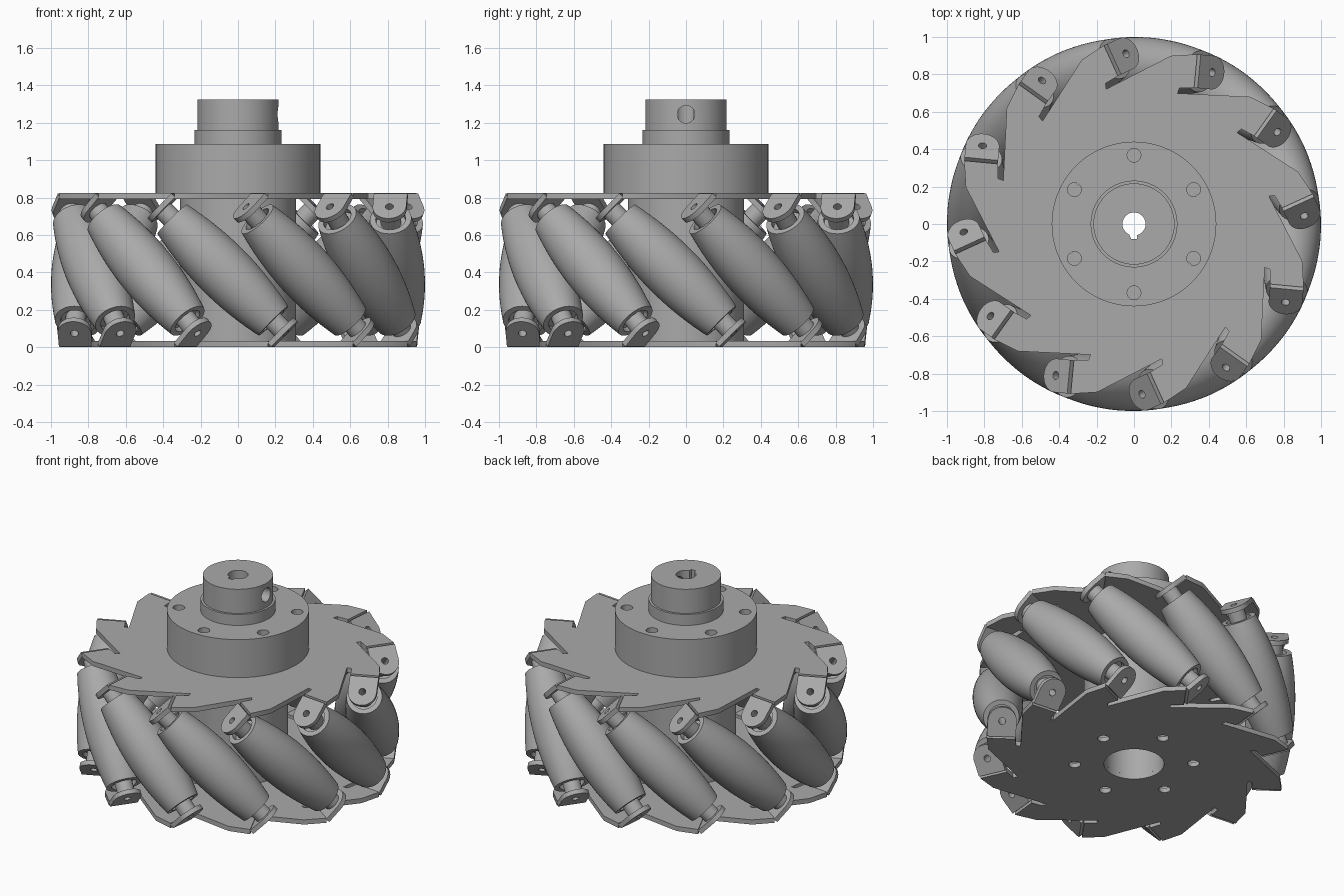
import bpy, bmesh, math
from mathutils import Matrix, Vector

if "Cube" in bpy.data.objects:
    bpy.data.objects.remove(bpy.data.objects["Cube"])

COUNT = 12                 # rollers around the wheel
STEP = math.tau / COUNT
PHASE = math.radians(-95.5)
HEIGHT = 0.825             # wheel height without the hub
AXLE_R = 0.846             # distance of roller centres from the wheel axis
SHEET = 0.032              # side plate thickness
TAB_AT = 0.465             # tab position along the roller axis

grey = bpy.data.materials.new("metal_grey")
grey.use_nodes = True
COLOUR = (0.4, 0.4, 0.4, 1)
grey.diffuse_color = COLOUR
grey.node_tree.nodes["Principled BSDF"].inputs["Base Color"].default_value = COLOUR


def finish(name, bm, matrix=Matrix(), smooth=True):
    bmesh.ops.recalc_face_normals(bm, faces=bm.faces)
    mesh = bpy.data.meshes.new(name)
    bm.to_mesh(mesh)
    bm.free()
    mesh.materials.append(grey)
    obj = bpy.data.objects.new(name, mesh)
    bpy.context.collection.objects.link(obj)
    obj.matrix_world = matrix
    if smooth:
        bpy.ops.object.select_all(action="DESELECT")
        obj.select_set(True)
        bpy.context.view_layer.objects.active = obj
        bpy.ops.object.shade_smooth_by_angle(angle=math.radians(30))
    return obj


def circle(radius, n=48, cx=0, cy=0, start=0, sweep=math.tau):
    return [(cx + radius * math.cos(start + sweep * i / n),
             cy + radius * math.sin(start + sweep * i / n)) for i in range(n)]


def prism(name, loops, z0, z1, matrix=Matrix()):
    """Extrude an outline (first loop) with holes (other loops)."""
    bm = bmesh.new()
    for loop in loops:
        vs = [bm.verts.new((x, y, z0)) for x, y in loop]
        for a, b in zip(vs, vs[1:] + vs[:1]):
            bm.edges.new((a, b))
    bmesh.ops.triangle_fill(bm, edges=bm.edges[:], use_beauty=True,
                            normal=Vector((0, 0, 1)))
    ext = bmesh.ops.extrude_face_region(bm, geom=bm.faces[:], use_keep_orig=True)
    top = [g for g in ext["geom"] if isinstance(g, bmesh.types.BMVert)]
    bmesh.ops.translate(bm, verts=top, vec=(0, 0, z1 - z0))
    return finish(name, bm, matrix)


def lathe(name, profile, matrix=Matrix(), steps=48):
    """Spin a closed (radius, z) profile about z."""
    bm = bmesh.new()
    vs = [bm.verts.new((r, 0, z)) for r, z in profile]
    edges = [bm.edges.new(p) for p in zip(vs, vs[1:] + vs[:1])]
    bmesh.ops.spin(bm, geom=vs + edges, cent=(0, 0, 0), axis=(0, 0, 1),
                   angle=math.tau, steps=steps)
    bmesh.ops.remove_doubles(bm, verts=bm.verts, dist=0.0005)
    return finish(name, bm, matrix)


def bolt_holes():
    return [circle(0.037, 20, 0.368 * math.cos(a), 0.368 * math.sin(a))
            for a in (math.radians(30 + 60 * k) for k in range(6))]


def copy(obj, name, matrix):
    dup = bpy.data.objects.new(name, obj.data)
    bpy.context.collection.objects.link(dup)
    dup.matrix_world = matrix
    return dup


# Saw-toothed side plates; one tooth given as (radial, tangential) points
tooth = [(0.718, -0.165), (0.747, -0.172), (0.756, -0.25), (0.936, -0.25), (0.914, -0.11)]
outline = []
for k in range(COUNT):
    a = PHASE + k * STEP
    outline += [(r * math.cos(a) - t * math.sin(a),
                 r * math.sin(a) + t * math.cos(a)) for r, t in tooth]
top_plate = prism("top_plate", [outline, circle(0.186)] + bolt_holes(),
                  HEIGHT - SHEET, HEIGHT)
turn = Matrix.Rotation(PHASE, 4, "Z")
flip = (Matrix.Translation((0, 0, HEIGHT)) @ turn
        @ Matrix.Rotation(math.pi, 4, "X") @ turn.inverted())
copy(top_plate, "bottom_plate", flip)

# Barrel roller: its bulge follows the wheel's outer radius
HALF = 0.385
N = 18
bulge = []
for i in range(N + 1):
    s = -HALF + 2 * HALF * i / N
    bulge.append((1 - math.sqrt(AXLE_R ** 2 + s * s / 2), s))
roller_profile = ([(0.022, -HALF + 0.03), (0.08, -HALF + 0.03), (0.08, -HALF)] + bulge
                  + [(0.08, HALF), (0.08, HALF - 0.03), (0.022, HALF - 0.03)])
# Bearing spacer and bent tab
spacer_profile = [(0.022, HALF - 0.04), (0.055, HALF - 0.04),
                  (0.055, TAB_AT - 0.015), (0.022, TAB_AT - 0.015)]
TAB_W = 0.09
tab_outline = [(TAB_W, 0.1), (-TAB_W, 0.1)] + circle(TAB_W, 24, 0, 0, math.pi, math.pi) + [(TAB_W, 0)]

# Local axes of a roller: x radial, y up along the tab, z along the axle
c = math.sqrt(0.5)
tilt = Matrix(((1, 0, 0, AXLE_R), (0, c, -c, 0), (0, c, c, HEIGHT / 2), (0, 0, 0, 1)))
half_turn = Matrix.Rotation(math.pi, 4, "X")
parts = [
    ("roller", lathe("roller", roller_profile), False),
    ("spacer", lathe("spacer", spacer_profile, steps=24), True),
    ("axle_tab", prism("axle_tab", [tab_outline, circle(0.022, 16)],
                       TAB_AT - 0.015, TAB_AT + 0.015), True),
]
for label, source, both_ends in parts:
    for k in range(COUNT):
        frame = Matrix.Rotation(PHASE + k * STEP, 4, "Z") @ tilt
        copy(source, f"{label}_{k + 1}", frame)
        if both_ends:
            copy(source, f"{label}_lower_{k + 1}", frame @ half_turn)
    bpy.data.objects.remove(source)

# Core tube between the plates
prism("core_tube", [circle(0.31, 64), circle(0.186)], SHEET, HEIGHT - SHEET)

# Hub: bolted flange, step and collar with a keyed shaft bore
BORE = 0.062
gap = math.radians(14)
keyed = circle(BORE, 32, 0, 0, -math.pi / 2 + gap, math.tau - 2 * gap)
keyed += [(-0.015, -0.08), (0.015, -0.08)]
prism("hub_flange", [circle(0.44, 96), keyed] + bolt_holes(), HEIGHT, 1.085)
prism("hub_step", [circle(0.232, 64), keyed], 1.085, 1.16)
collar = prism("hub_collar", [circle(0.217, 64), keyed], 1.16, 1.325)

# Set screw hole through the collar's left side
bm = bmesh.new()
bmesh.ops.create_cone(bm, cap_ends=True, segments=32, radius1=0.047, radius2=0.047, depth=0.2,
                      matrix=Matrix.Translation((0.15, 0, 1.245)) @ Matrix.Rotation(math.pi / 2, 4, "Y"))
cutter = finish("screw_hole_cutter", bm, smooth=False)
cutter.hide_render = True
cut = collar.modifiers.new("screw_hole", "BOOLEAN")
cut.operation = "DIFFERENCE"
cut.object = cutter
bpy.context.view_layer.objects.active = collar
bpy.ops.object.modifier_apply(modifier=cut.name)
bpy.data.objects.remove(cutter)
